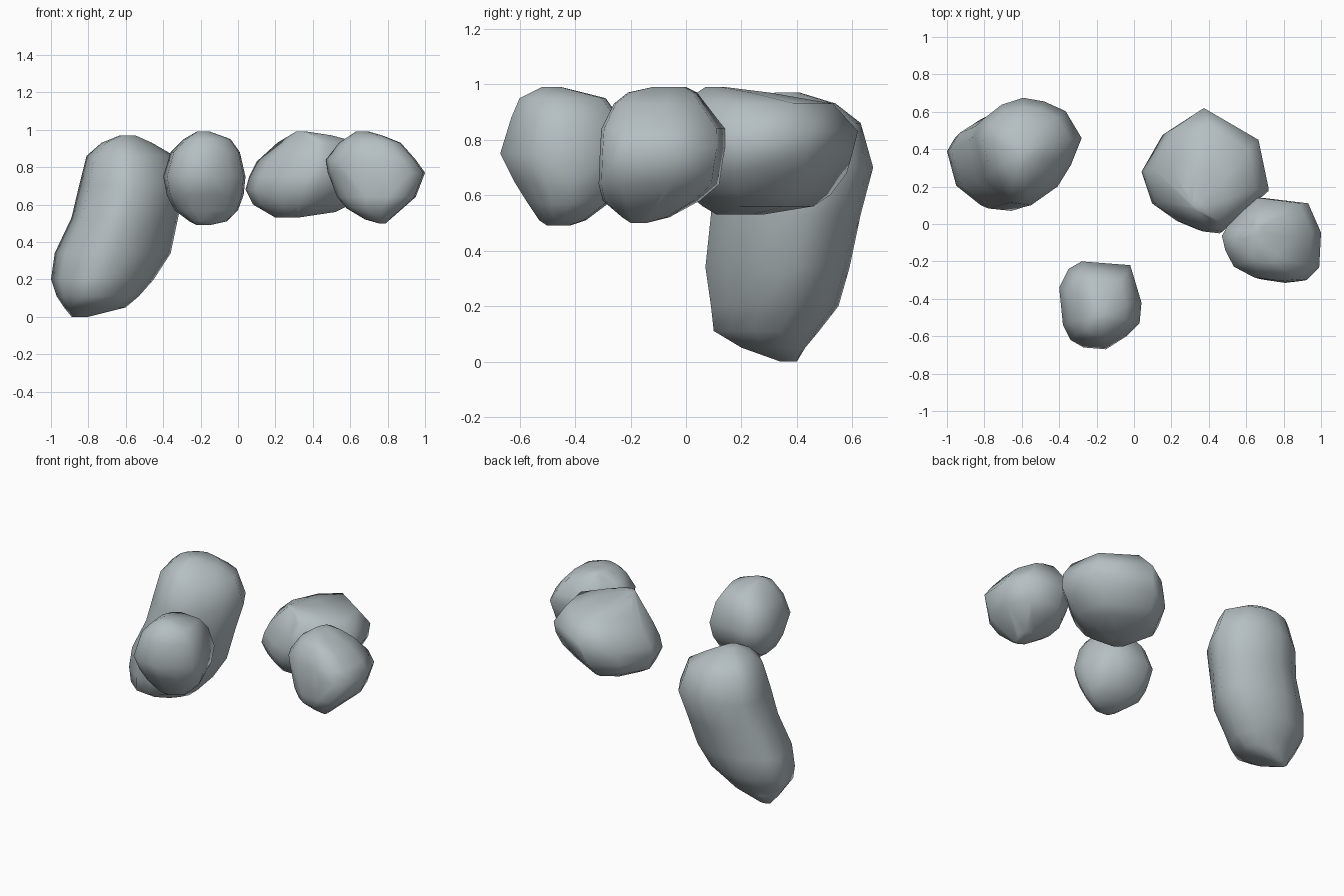
import bpy, bmesh

stone = bpy.data.materials.new("blue grey stone")
stone.diffuse_color = (0.46, 0.52, 0.54, 1)


def rock(name, outline, levels, convex=True):
    """Stack a plan outline, fitted to (z, x0, x1, y0, y1) at every level."""
    xs, ys = zip(*outline)
    ax, bx, ay, by = min(xs), max(xs), min(ys), max(ys)
    bm = bmesh.new()
    rings = []
    for z, x0, x1, y0, y1 in levels:
        rings.append([bm.verts.new((x0 + (x - ax) / (bx - ax) * (x1 - x0),
                                    y0 + (y - ay) / (by - ay) * (y1 - y0), z))
                      for x, y in outline])
    if convex:
        # Wrap the rings in one faceted hull and drop the points inside it
        bmesh.ops.convex_hull(bm, input=bm.verts[:])
        loose = [v for v in bm.verts if not v.link_faces]
        bmesh.ops.delete(bm, geom=loose, context='VERTS')
    else:
        n = len(outline)
        for lo, hi in zip(rings, rings[1:]):
            for i in range(n):
                j = (i + 1) % n
                bm.faces.new((lo[i], lo[j], hi[j], hi[i]))
        bm.faces.new(rings[0])
        bm.faces.new(rings[-1])
    bmesh.ops.recalc_face_normals(bm, faces=bm.faces)
    for f in bm.faces:
        f.smooth = True
    me = bpy.data.meshes.new(name)
    bm.to_mesh(me)
    bm.free()
    me.materials.append(stone)
    ob = bpy.data.objects.new(name, me)
    bpy.context.collection.objects.link(ob)


# Tall leaning boulder on the left, slightly waisted
rock("tall_boulder",
     [(1, .25), (.7, .75), (.3, .93), (-.1, 1), (-.5, .87), (-.85, .6),
      (-1, .3), (-.82, -.5), (-.35, -.95), (.05, -1), (.55, -.65), (.8, -.25)],
     [(0, -.89, -.8, .34, .4), (.05, -.93, -.6, .2, .43),
      (.11, -.97, -.53, .10, .48), (.2, -1, -.45, .09, .55),
      (.34, -.98, -.36, .07, .59), (.53, -.89, -.32, .09, .63),
      (.7, -.85, -.28, .10, .675), (.86, -.81, -.34, .16, .63),
      (.93, -.73, -.46, .24, .54), (.97, -.63, -.55, .32, .41)],
     convex=False)

# Small front boulder
rock("front_boulder",
     [(-.4, -.34), (-.35, -.24), (-.28, -.2), (-.02, -.22), (.04, -.42),
      (.03, -.53), (-.04, -.6), (-.15, -.67), (-.27, -.66), (-.34, -.62),
      (-.38, -.54)],
     [(.49, -.22, -.15, -.5, -.42), (.51, -.26, -.06, -.53, -.36),
      (.57, -.34, 0, -.57, -.28), (.65, -.38, .03, -.62, -.23),
      (.75, -.4, .04, -.67, -.2), (.88, -.36, .01, -.63, -.24),
      (.95, -.29, -.04, -.6, -.29), (.99, -.22, -.15, -.52, -.45)])

# Broad back boulder
rock("back_boulder",
     [(.04, .3), (.16, .51), (.34, .62), (.66, .45), (.72, .19),
      (.45, -.04), (.36, -.03), (.24, .02), (.1, .12)],
     [(.53, .2, .32, .11, .28), (.56, .15, .52, .06, .46),
      (.6, .08, .6, .01, .52), (.68, .04, .68, -.04, .58),
      (.75, .06, .72, -.05, .6), (.83, .10, .72, -.04, .62),
      (.93, .21, .65, 0, .53), (.97, .28, .5, .04, .3),
      (.99, .31, .37, .07, .14)])

# Right boulder
rock("right_boulder",
     [(.47, -.06), (.49, -.14), (.54, -.23), (.66, -.29), (.82, -.31),
      (.92, -.3), (.99, -.23), (1, -.04), (.93, .12), (.68, .15),
      (.58, .08), (.5, -.01)],
     [(.5, .75, .79, -.2, -.14), (.52, .68, .81, -.23, -.06),
      (.58, .58, .87, -.3, .05), (.64, .53, .95, -.315, .12),
      (.77, .48, 1, -.31, .14), (.84, .47, .95, -.305, .14),
      (.93, .54, .87, -.26, .07), (.97, .6, .77, -.21, .04),
      (.99, .63, .7, -.12, 0)])
